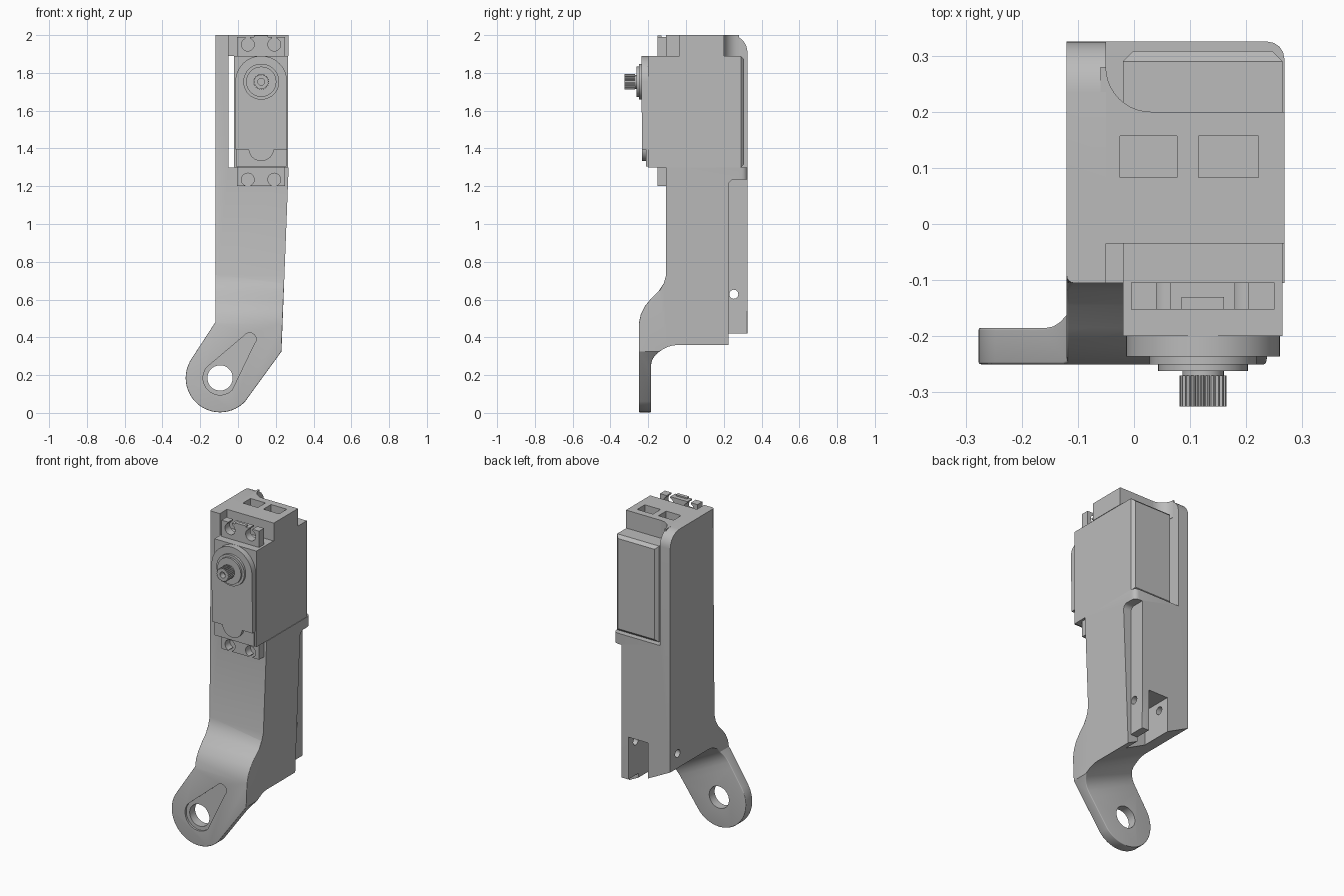
import bpy, bmesh, math
from mathutils import Vector

if "Cube" in bpy.data.objects:
    bpy.data.objects.remove(bpy.data.objects["Cube"])

grey = bpy.data.materials.new("plain_grey")
grey.use_nodes = True
grey.diffuse_color = (0.5, 0.5, 0.5, 1)
grey.node_tree.nodes["Principled BSDF"].inputs["Base Color"].default_value = (0.5, 0.5, 0.5, 1)


def finish(bm, name):
    bmesh.ops.recalc_face_normals(bm, faces=bm.faces)
    mesh = bpy.data.meshes.new(name)
    bm.to_mesh(mesh)
    bm.free()
    mesh.materials.append(grey)
    ob = bpy.data.objects.new(name, mesh)
    bpy.context.collection.objects.link(ob)
    return ob


def prism(name, pts, axis, lo, hi, shear=None):
    """Extrude a 2D outline: axis y takes (x, z), axis x takes (y, z)."""
    bm = bmesh.new()
    place = (lambda a, b: (a, lo, b)) if axis == "y" else (lambda a, b: (lo, a, b))
    face = bm.faces.new([bm.verts.new(place(a, b)) for a, b in pts])
    out = bmesh.ops.extrude_face_region(bm, geom=[face])["geom"]
    step = Vector((0, hi - lo, 0)) if axis == "y" else Vector((hi - lo, 0, 0))
    bmesh.ops.translate(bm, vec=step, verts=[g for g in out if isinstance(g, bmesh.types.BMVert)])
    if shear:
        for v in bm.verts:
            v.co.z += shear(v.co.x)
    return finish(bm, name)


def box(name, x, y, z):
    return prism(name, [(x[0], z[0]), (x[1], z[0]), (x[1], z[1]), (x[0], z[1])], "y", *y)


def arc(cx, cz, r, a0, a1, n=12):
    angles = [math.radians(a0 + (a1 - a0) * i / n) for i in range(n + 1)]
    return [(cx + r * math.cos(a), cz + r * math.sin(a)) for a in angles]


def disc(name, cx, cz, r, y, n=40):
    return prism(name, arc(cx, cz, r, 0, 360, n)[:-1], "y", *y)


def combine(ob, other, op="DIFFERENCE"):
    mod = ob.modifiers.new("cut", "BOOLEAN")
    mod.operation, mod.solver, mod.object = op, "EXACT", other
    bpy.context.view_layer.objects.active = ob
    bpy.ops.object.modifier_apply(modifier=mod.name)
    bpy.data.objects.remove(other)


def bevel(ob, rule, width, segments=4):
    bm = bmesh.new()
    bm.from_mesh(ob.data)
    bmesh.ops.remove_doubles(bm, verts=bm.verts, dist=0.0005)
    edges = [e for e in bm.edges if len(e.link_faces) == 2
             and e.calc_face_angle(0) > 0.6 and rule(e.verts[0].co, e.verts[1].co)]
    bmesh.ops.bevel(bm, geom=edges, offset=width, segments=segments, profile=0.5,
                    affect="EDGES", clamp_overlap=True)
    bm.to_mesh(ob.data)
    bm.free()


# Frame: leg, side wall and lug from a front outline crossed with a side profile
LUG = (-0.095, 0.185)
front = [(-0.05, 2.0), (-0.12, 2.0), (-0.12, 0.48)] + arc(*LUG, 0.182, 147, 317, 32)
front += [(0.23, 0.325), (0.268, 1.3), (-0.05, 1.3)]
side = [(-0.25, -0.1), (0.325, -0.1)] + arc(0.235, 1.91, 0.09, 0, 90, 8)
side += [(-0.105, 2.0), (-0.105, 0.73)]
side += [(-0.118, 0.685), (-0.145, 0.645), (-0.185, 0.605), (-0.218, 0.565), (-0.24, 0.52), (-0.25, 0.47)]
frame = prism("leg_frame", front, "y", -0.5, 0.5)
combine(frame, prism("side_profile", side, "x", -0.5, 0.5), "INTERSECT")

# Slanted underside with a fillet into the lug
under = [(-0.185, -0.5), (-0.185, 0.18)] + arc(-0.045, 0.22, 0.14, 180, 90, 8) + [(0.6, 0.36), (0.6, -0.5)]
combine(frame, prism("underside", under, "x", -0.5, 0.5, lambda x: (0.23 - x) * 0.51))
bevel(frame, lambda a, b: max(a.y, b.y) < -0.11 and max(a.z, b.z) < 0.7, 0.022)
bevel(frame, lambda a, b: min(a.y, b.y) > 0.3 and a.x * b.x > 0 and min(a.x, b.x) > 0.2
      and abs(a.z - b.z) > 0.3, 0.03)
bevel(frame, lambda a, b: max(a.x, b.x) < -0.11 and min(a.z, b.z) > 0.7
      and max(a.y, b.y) < -0.1, 0.025)

# Lug hole with a shallow teardrop recess
tear = arc(*LUG, 0.09, 127 + 14, 307 + 8, 24) + arc(0.062, 0.39, 0.034, -45, 141, 12)
combine(frame, prism("teardrop", tear, "y", -0.4, -0.238))
combine(frame, disc("lug_hole", *LUG, 0.067, (-0.4, 0.0)))

# Rear recess on the leg's outer side, cable notch and cross hole
recess = [(0.225, 0.2), (0.5, 0.2), (0.5, 1.235)] + arc(0.255, 1.205, 0.03, 90, 180, 5)
combine(frame, prism("recess", recess, "x", 0.212, 0.5, lambda x: 0))
combine(frame, box("recess_foot", (0.15, 0.5), (0.225, 0.5), (0.2, 0.42)))
combine(frame, box("notch", (0.03, 0.165), (0.13, 0.5), (0.2, 0.68)))
combine(frame, prism("cross_hole", arc(0.253, 0.628, 0.024, 0, 360, 20)[:-1], "x", -0.5, 0.5))

# Top bridge with a fillet to the wall and two pockets
bridge = box("top_bridge", (-0.06, 0.268), (-0.035, 0.2), (1.89, 2.0))
for x in ((-0.025, 0.077), (0.115, 0.222)):
    combine(bridge, box("pocket", x, (0.083, 0.157), (1.94, 2.1)))
bm = bmesh.new()
curve = arc(0.03, 0.28, 0.08, 180, 270, 10) + [(-0.06, 0.2), (-0.06, 0.28)]
face = bm.faces.new([bm.verts.new((x, y, 1.89)) for x, y in curve])
top = bmesh.ops.extrude_face_region(bm, geom=[face])["geom"]
bmesh.ops.translate(bm, vec=(0, 0, 0.11), verts=[g for g in top if isinstance(g, bmesh.types.BMVert)])
bridge_fillet = finish(bm, "bridge_fillet")

# Motor housing with a chamfered back
motor = box("motor_body", (-0.02, 0.265), (-0.2, 0.308), (1.3, 1.89))
bevel(motor, lambda a, b: min(a.y, b.y) > 0.3, 0.018, 1)

# Motor face plate: arched upper part, flat lower part and a round tab
SHAFT = (0.123, 1.753)
upper = arc(*SHAFT, 0.137, 0, 180, 32) + [(-0.014, 1.59), (0.26, 1.59)]
face_upper = prism("face_plate_upper", upper, "y", -0.236, -0.19)
face_lower = box("face_plate_lower", (-0.014, 0.26), (-0.232, -0.19), (1.395, 1.59))
face_tab = prism("face_plate_tab", arc(0.123, 1.4, 0.067, 180, 360, 20), "y", -0.232, -0.19)
cap = box("face_cap", (-0.01, 0.256), (-0.212, -0.19), (1.305, 1.395))

# Output shaft: stepped collars and a splined tip with a bore
collar = disc("shaft_collar", *SHAFT, 0.095, (-0.25, -0.22))
collar_top = disc("shaft_collar_top", *SHAFT, 0.08, (-0.262, -0.24))
neck = disc("shaft_neck", *SHAFT, 0.037, (-0.275, -0.25))
teeth = []
for i in range(96):
    r = 0.042 if i % 4 < 2 else 0.037
    a = math.tau * i / 96
    teeth.append((SHAFT[0] + r * math.cos(a), SHAFT[1] + r * math.sin(a)))
spline = prism("shaft_spline", teeth, "y", -0.325, -0.27)
combine(spline, disc("bore", *SHAFT, 0.018, (-0.4, -0.29), 20))

# Mounting flanges with slotted screw holes
flanges = []
for name, z0, hole_z, end in (("upper_flange", 1.885, 1.95, 2.1), ("lower_flange", 1.2, 1.235, 1.1)):
    ob = box(name, (-0.005, 0.25), (-0.152, -0.104), (z0, z0 + 0.105))
    for x in (0.052, 0.192):
        combine(ob, disc("screw_hole", x, hole_z, 0.034, (-0.3, 0), 24))
        combine(ob, box("slot", (x - 0.012, x + 0.012), (-0.3, 0), sorted((hole_z, end))))
    flanges.append(ob)
rib = box("upper_flange_rib", (0.085, 0.16), (-0.152, -0.13), (1.975, 1.998))

# Smooth the rounded parts, keeping edges sharp
bpy.ops.object.select_all(action="DESELECT")
for ob in (frame, bridge_fillet, face_upper, face_tab, collar, collar_top, neck, *flanges):
    ob.select_set(True)
bpy.context.view_layer.objects.active = frame
bpy.ops.object.shade_smooth_by_angle(angle=math.radians(30))
